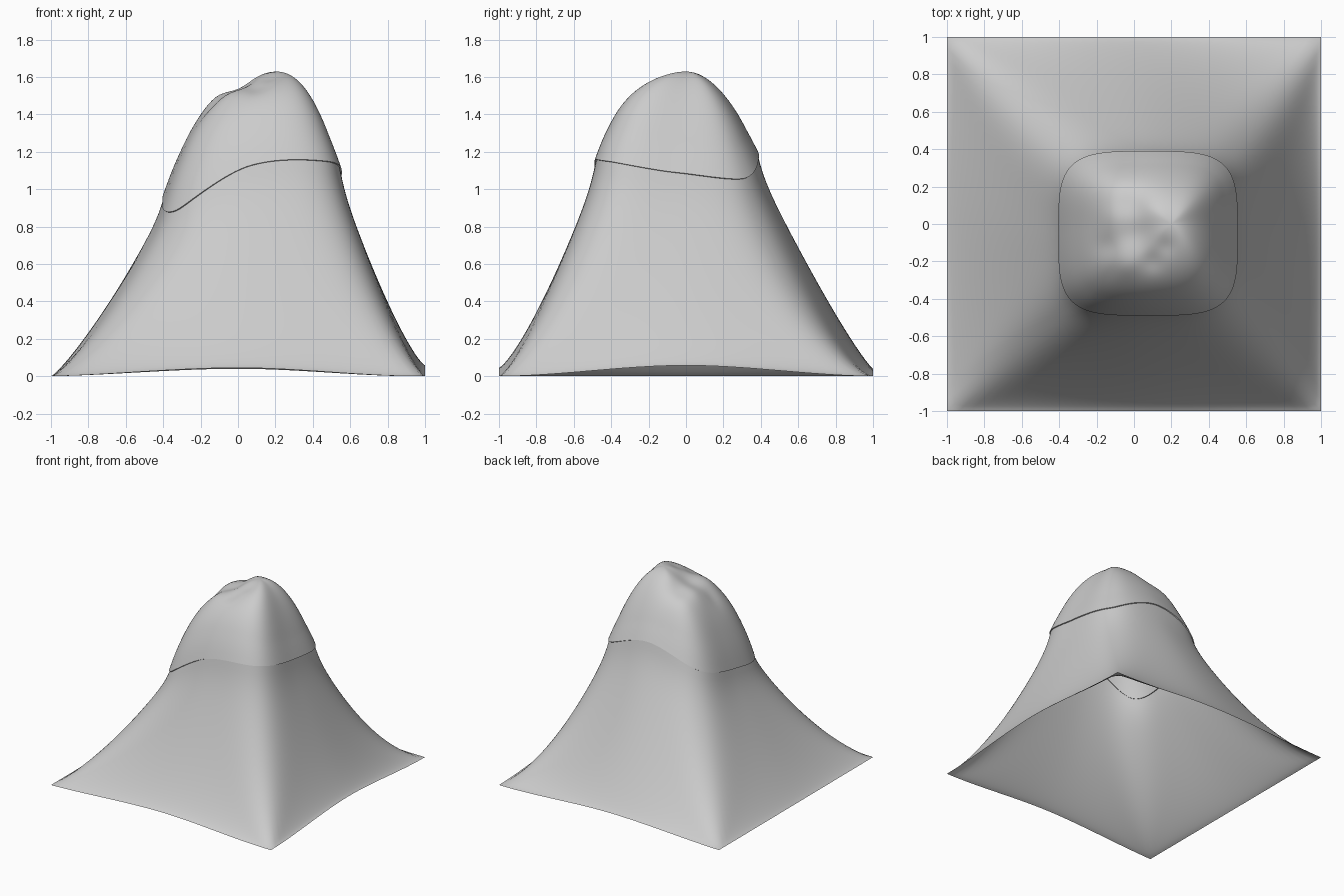
import bpy, math
from mathutils import Vector

if "Cube" in bpy.data.objects:
    bpy.data.objects.remove(bpy.data.objects["Cube"])

AROUND = 128          # samples around the square, multiple of 8
CENTRE = Vector((0.075, -0.05))
PEAK = Vector((0.2, 0.0, 1.63))

# Values around the model: right, back-right, back, back-left, left, front-left, front, front-right
RIM_Z = [1.09, 1.06, 1.19, 1.04, 0.93, 0.89, 1.13, 1.15]
HEM_Z = [0.058, 0.0, 0.04, 0.0, 0.0, 0.0, 0.045, 0.0]
SLOPE = [1.28, 1.5, 1.15, 1.34, 1.19, 1.29, 1.29, 1.33]
CONE = [0.0, 0.0, 0.05, 0.2, 0.35, 0.4, 0.42, 0.2]     # straight share of the cap profile
DOME = [2.0, 2.0, 2.1, 3.0, 3.9, 4.5, 5.0, 3.0]        # boxiness of the rounded share

# Bumps and dents on the cap: x, y, radius, height
BUMPS = [(0.02, -0.06, 0.1, -0.04), (0.1, -0.2, 0.06, -0.015), (-0.12, 0.03, 0.08, 0.012),
         (0.0, 0.12, 0.1, -0.05), (-0.05, -0.22, 0.07, 0.01), (0.17, -0.12, 0.05, -0.01),
         (-0.15, -0.12, 0.06, -0.012)]


def around(values, u):
    """Smooth periodic interpolation through eight values."""
    i = math.floor(u)
    t = u - i
    a, b, c, d = (values[(i + k) % 8] for k in (-1, 0, 1, 2))
    return b + 0.5 * t * (c - a + t * (2 * a - 5 * b + 4 * c - d + t * (3 * (b - c) + d - a)))


def square(u):
    """Point on the unit square outline; even u are side middles, odd u corners."""
    side = math.floor((u + 1) / 2) % 4
    w = (u + 1) % 2 - 1
    return [Vector((1, w)), Vector((-w, 1)), Vector((-1, -w)), Vector((w, -1))][side]


def outline(u, s):
    """Rounded square growing from the rim (s=0) to the sharp square hem (s=1)."""
    q = square(u)
    if s < 1:
        n = 4 / (1 - s) ** 0.9
        q = q / (abs(q.x) ** n + abs(q.y) ** n) ** (1 / n)
    half = Vector((0.472, 0.432)).lerp(Vector((1, 1)), s)
    mid = CENTRE * (1 - s)
    return mid + Vector((q.x * half.x, q.y * half.y))


def skirt_point(u, s):
    p = outline(u, s)
    hem = max(0, around(HEM_Z, u))
    steep = 1 - 0.07 * (1 - math.exp(-s / 0.06))     # steeper band just below the rim
    z = hem + (around(RIM_Z, u) - hem) * steep * (1 - s) ** around(SLOPE, u)
    return (p.x, p.y, z)


def cap_point(u, s):
    tuck = s > 1                       # extra row curling back under the lip
    s = min(s, 1)
    rim = outline(u, 0)
    p = PEAK.xy.lerp(rim, s)
    low = around(RIM_Z, u)
    e = 0.22                           # rounds off the tip
    r = (math.hypot(s, e) - e) / (math.hypot(1, e) - e)
    cone = around(CONE, u)
    f = cone * (1 - r) + (1 - cone) * (1 - s ** around(DOME, u))
    z = low + (PEAK.z - low) * f
    for x, y, rad, h in BUMPS:
        z += h * math.exp(-((p.x - x) ** 2 + (p.y - y) ** 2) / (rad * rad))
    lip = max(0, (s - 0.85) / 0.15)
    out = (rim - CENTRE).normalized()
    p += out * (-0.012 if tuck else 0.008 * lip)
    return (p.x, p.y, z - 0.008 * tuck)


def grid_object(name, point, steps, closed_top):
    us = [8 * i / AROUND - 1 for i in range(AROUND)]
    verts = [point(u, s) for s in steps for u in us]
    faces = []
    for r in range(len(steps) - 1):
        for i in range(AROUND):
            j = (i + 1) % AROUND
            a, b = r * AROUND, (r + 1) * AROUND
            faces.append((a + i, b + i, b + j, a + j))
    if closed_top:
        verts.append(point(0, 0))
        faces += [(len(verts) - 1, i, (i + 1) % AROUND) for i in range(AROUND)]
    mesh = bpy.data.meshes.new(name)
    mesh.from_pydata(verts, [], faces)
    obj = bpy.data.objects.new(name, mesh)
    bpy.context.collection.objects.link(obj)
    bpy.ops.object.select_all(action='DESELECT')
    obj.select_set(True)
    bpy.context.view_layer.objects.active = obj
    bpy.ops.object.shade_smooth_by_angle(angle=math.radians(40))
    return obj


# Open mountain slope from the rim down to the square hem
grid_object("mountain_slope", skirt_point, [i / 40 for i in range(41)], False)

# Domed summit cap with a small lip sitting over the rim
grid_object("summit_cap", cap_point, [i / 30 for i in range(1, 31)] + [1.1], True)
